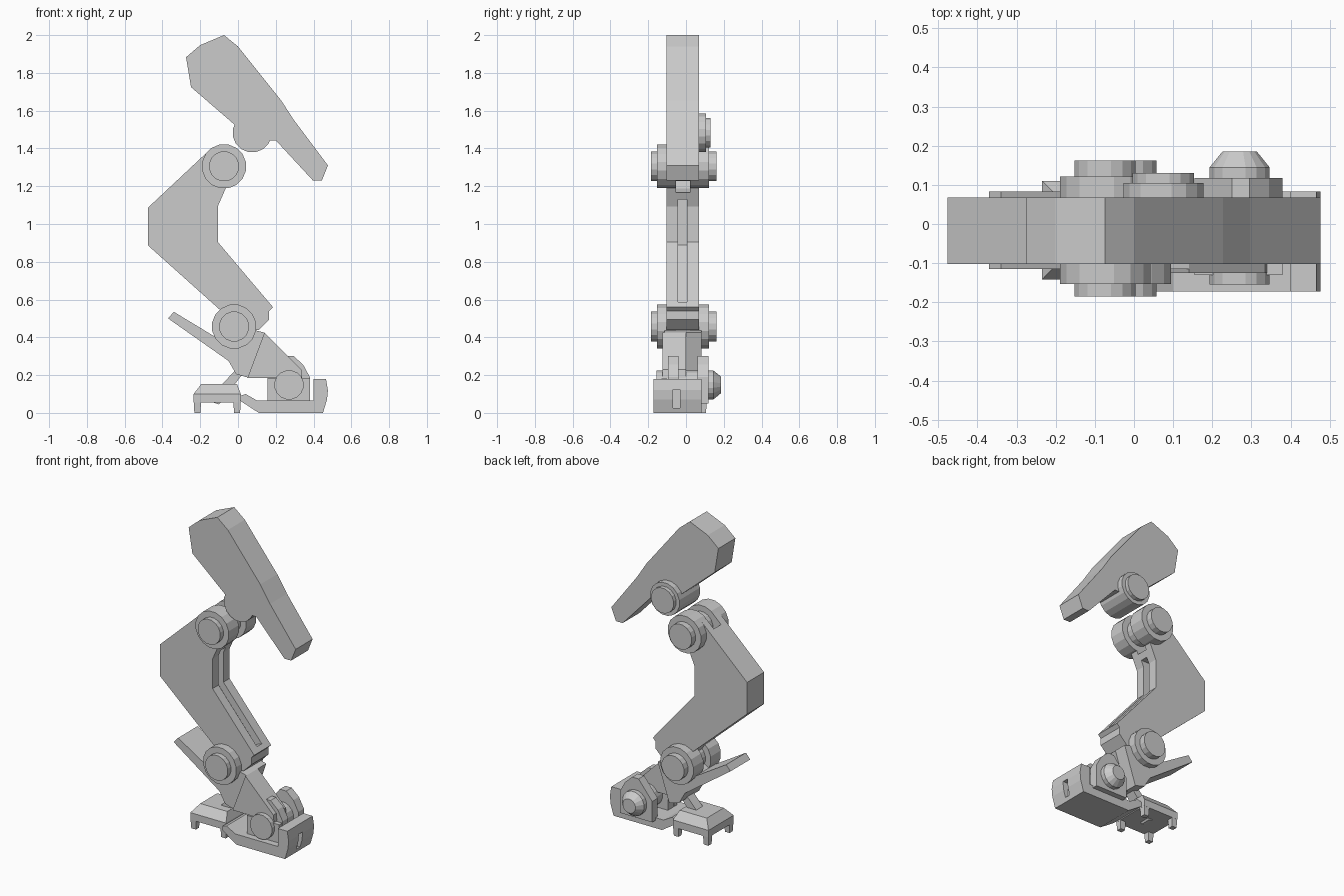
import bpy, bmesh, math

if "Cube" in bpy.data.objects:
    bpy.data.objects.remove(bpy.data.objects["Cube"])


def finish(name, bm):
    bmesh.ops.recalc_face_normals(bm, faces=bm.faces)
    me = bpy.data.meshes.new(name)
    bm.to_mesh(me)
    bm.free()
    ob = bpy.data.objects.new(name, me)
    bpy.context.collection.objects.link(ob)
    return ob


def loft(name, rings):
    """Bridge closed rings of equal point count and cap both ends."""
    bm = bmesh.new()
    vs = [[bm.verts.new(p) for p in r] for r in rings]
    n = len(vs[0])
    for a, b in zip(vs, vs[1:]):
        for i in range(n):
            j = (i + 1) % n
            bm.faces.new((a[i], a[j], b[j], b[i]))
    bm.faces.new(vs[0])
    bm.faces.new(vs[-1])
    return finish(name, bm)


def prism(name, pts, y0, y1):
    """Side profile (x, z) extruded along y."""
    return loft(name, [[(x, y, z) for x, z in pts] for y in (y0, y1)])


def disc(name, x, z, steps, n=16):
    """Turned part along y from (y, radius) steps."""
    return loft(name, [[(x + r * math.cos((i + .5) * math.tau / n), y,
                         z + r * math.sin((i + .5) * math.tau / n))
                        for i in range(n)] for y, r in steps])


def block(name, layers):
    """Stacked rectangles (x0, x1, y0, y1, z)."""
    return loft(name, [[(a, c, z), (b, c, z), (b, d, z), (a, d, z)]
                       for a, b, c, d, z in layers])


def cut(ob, cutter):
    m = ob.modifiers.new("cut", 'BOOLEAN')
    m.operation = 'DIFFERENCE'
    m.solver = 'EXACT'
    m.object = cutter
    cutter.hide_render = True
    cutter.hide_viewport = True


# upper leg with hip boss
prism("thigh", [(-.074, 2), (0, 1.94), (.228, 1.655), (.296, 1.55), (.476, 1.31),
                (.444, 1.23), (.397, 1.23), (.2, 1.443), (.17, 1.443), (.07, 1.46),
                (-.015, 1.523), (-.249, 1.725), (-.275, 1.883), (-.2, 1.947)],
      -.102, .068)
disc("thigh_boss", .075, 1.483, [(-.1015, .104), (.105, .104)])
disc("thigh_boss_cap", .075, 1.483, [(.1, .08), (.13, .08)])

# lower leg, forked at the knee and grooved along the inner edge
calf = prism("calf", [(-.155, 1.388), (-.476, 1.087), (-.476, .886), (-.095, .545),
                      (-.03, .44), (.11, .44), (.165, .495), (.165, .54),
                      (.185, .56), (-.107, .905), (-.107, 1.093), (-.06, 1.2),
                      (-.05, 1.37)], -.102, .068)
cut(calf, prism("calf_groove_cutter", [(-.15, 1.13), (-.15, .89), (.12, .57),
                                       (.2, .6), (-.04, .93), (-.04, 1.13)],
                -.042, .006))
cut(calf, disc("knee_fork_cutter", -.074, 1.305, [(-.052, .14), (.02, .14)]))

# knee and ankle pivots: paired collars, caps and an axle
for name, x, z in (("knee", -.074, 1.305), ("ankle", -.021, .457)):
    disc(name + "_front_collar", x, z, [(-.153, .118), (-.052, .118)])
    disc(name + "_back_collar", x, z, [(.02, .118), (.122, .118)])
    disc(name + "_axle", x, z, [(-.185, .08), (.162, .08)])

# link between ankle and foot, with rear spur
prism("ankle_link", [(-.34, .535), (-.37, .5), (-.05, .275), (-.01, .205),
                     (.06, .185), (.14, .425), (.1, .435), (-.02, .46),
                     (-.125, .405)], -.115, .083)
prism("foot_link", [(.05, .185), (.14, .425), (.335, .23), (.34, .185)], -.125, 0)

# front foot: sole with raised toe and slot
foot = prism("foot", [(.01, .09), (.04, .1), (.1, .066), (.4, .066), (.4, .18),
                      (.466, .18), (.476, .12), (.471, .07), (.45, 0), (.11, 0),
                      (.01, .065)], -.172, .083)
cut(foot, block("toe_slot_cutter", [(.44, .52, -.07, -.032, .025),
                                    (.44, .52, -.07, -.032, .125)]))

# foot pivot: brackets and stepped pin
prism("bracket_front", [(.155, .05), (.155, .182), (.38, .182), (.38, .05)], -.13, -.1)
tab = [(.155, .05), (.155, .182), (.25, .3), (.295, .3), (.345, .255), (.38, .19),
       (.38, .05)]
prism("bracket_middle", tab, -.095, -.04)
prism("bracket_back", tab, .062, .118)
disc("foot_pin", .27, .148, [(-.155, .078), (.145, .078), (.185, .045)])

# heel pad with four feet and its strut
block("heel_pad", [(-.235, .015, -.142, .11, .055), (-.235, .015, -.142, .11, .1),
                   (-.195, -.005, -.1, .07, .152)])
for i, x in enumerate((-.215, -.005)):
    for j, y in enumerate((-.122, .09)):
        block(f"heel_foot_{i}{j}", [(x - .016, x + .016, y - .016, y + .016, 0),
                                    (x - .02, x + .02, y - .02, y + .02, .07)])
prism("heel_strut", [(-.02, .22), (.02, .2), (-.1, .045), (-.13, .055), (-.085, .15)],
      -.05, .016)
